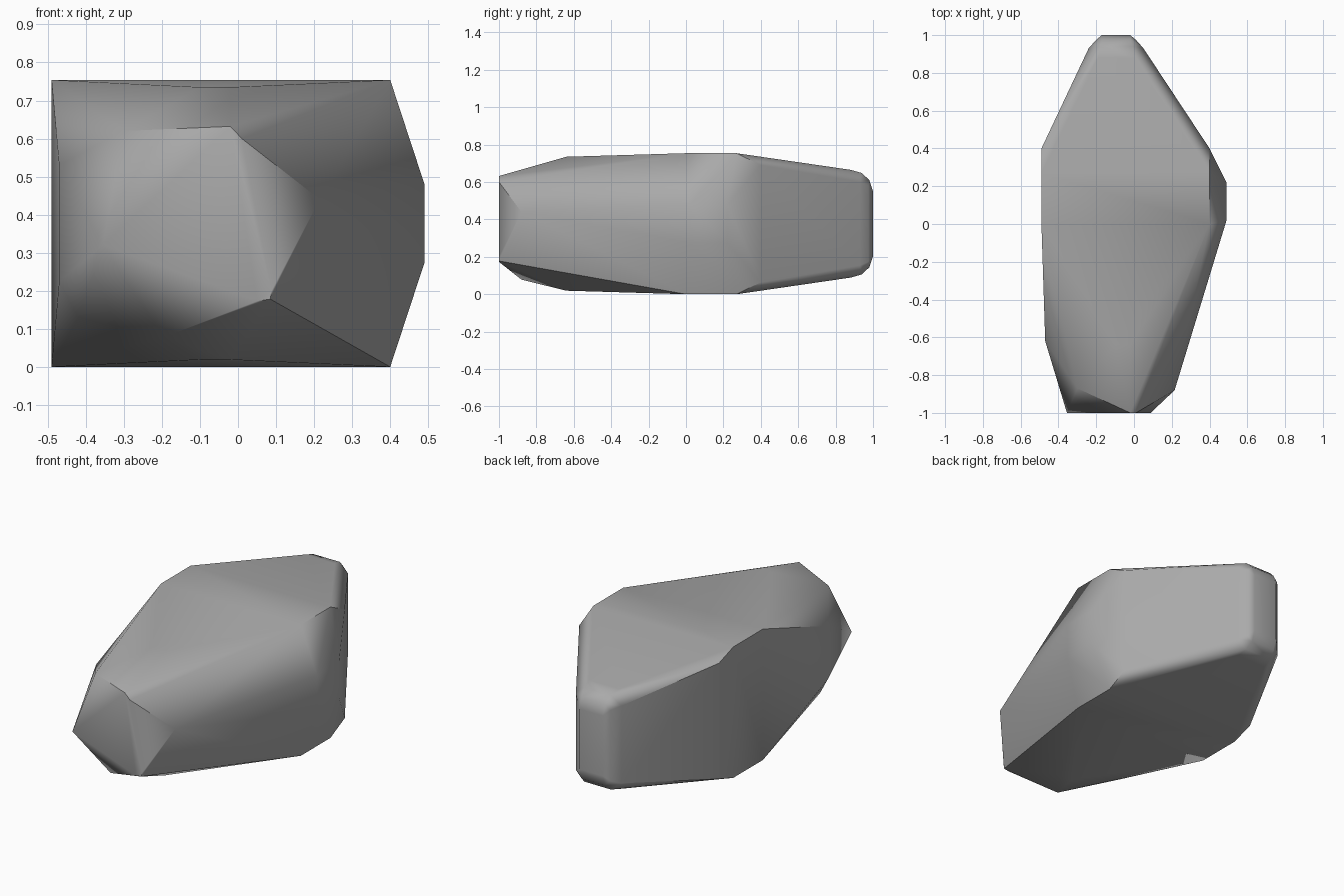
import bpy
import bmesh
import math

cube = bpy.data.objects.get("Cube")
if cube:
    bpy.data.objects.remove(cube, do_unlink=True)

HEIGHT = 0.754


def mirrored(points):
    """Repeat points above and below the middle height."""
    return [q for x, y, z in points for q in ((x, y, z), (x, y, HEIGHT - z))]


# Body: upper half of the widest part, flat left wall and blunt right bulge
body = mirrored([
    (-0.49, 0.0, 0.754), (-0.49, 0.27, 0.754), (-0.49, 0.40, 0.71),
    (0.40, 0.0, 0.754), (0.40, 0.27, 0.754), (0.40, 0.40, 0.69),
    (0.49, 0.02, 0.48), (0.49, 0.22, 0.48),
])

# Back end: rounded taper
back = mirrored([
    (-0.19, 0.88, 0.665), (0.0, 0.88, 0.665),
    (-0.24, 0.93, 0.60), (0.05, 0.93, 0.60),
    (-0.18, 0.94, 0.648), (-0.01, 0.94, 0.648),
    (-0.20, 0.975, 0.58), (0.01, 0.975, 0.58),
    (-0.17, 0.98, 0.61), (-0.02, 0.98, 0.61),
    (-0.17, 1.0, 0.55), (-0.02, 1.0, 0.55),
])

# Shoulders between the body and the chipped front
shoulders = mirrored([
    (-0.47, -0.62, 0.53), (-0.10, -0.64, 0.735), (-0.02, -0.64, 0.735),
]) + [(-0.42, -0.62, 0.13)]

# Front end: flat chip and the facets around it
front = [
    (-0.355, -1, 0.32), (-0.02, -1, 0.632), (0.01, -1, 0.60),
    (0.088, -1, 0.20), (0.085, -1, 0.178), (0.05, -1, 0.173),
    (-0.30, -0.87, 0.62), (0.215, -0.88, 0.44), (-0.195, -0.88, 0.078),
]

# Wrap a solid skin around the points and merge coplanar triangles
bm = bmesh.new()
for p in body + back + shoulders + front:
    bm.verts.new(p)
hull = bmesh.ops.convex_hull(bm, input=bm.verts)
loose = {g for g in hull["geom_interior"] + hull["geom_unused"]
         if isinstance(g, bmesh.types.BMVert)}
bmesh.ops.delete(bm, geom=list(loose), context="VERTS")
bmesh.ops.dissolve_limit(bm, angle_limit=math.radians(1),
                         verts=bm.verts, edges=bm.edges)
bmesh.ops.recalc_face_normals(bm, faces=bm.faces)

mesh = bpy.data.meshes.new("rock")
bm.to_mesh(mesh)
bm.free()
rock = bpy.data.objects.new("rock", mesh)
bpy.context.collection.objects.link(rock)

# Grey stone
stone = bpy.data.materials.new("grey_stone")
stone.use_nodes = True
colour = (0.40, 0.40, 0.40, 1)
stone.diffuse_color = colour
stone.node_tree.nodes["Principled BSDF"].inputs["Base Color"].default_value = colour
mesh.materials.append(stone)

# Soft shading on shallow edges, crisp chips elsewhere
bpy.ops.object.select_all(action="DESELECT")
rock.select_set(True)
bpy.context.view_layer.objects.active = rock
bpy.ops.object.shade_smooth_by_angle(angle=math.radians(40))
weighted = rock.modifiers.new("weighted_normals", "WEIGHTED_NORMAL")
weighted.keep_sharp = True
